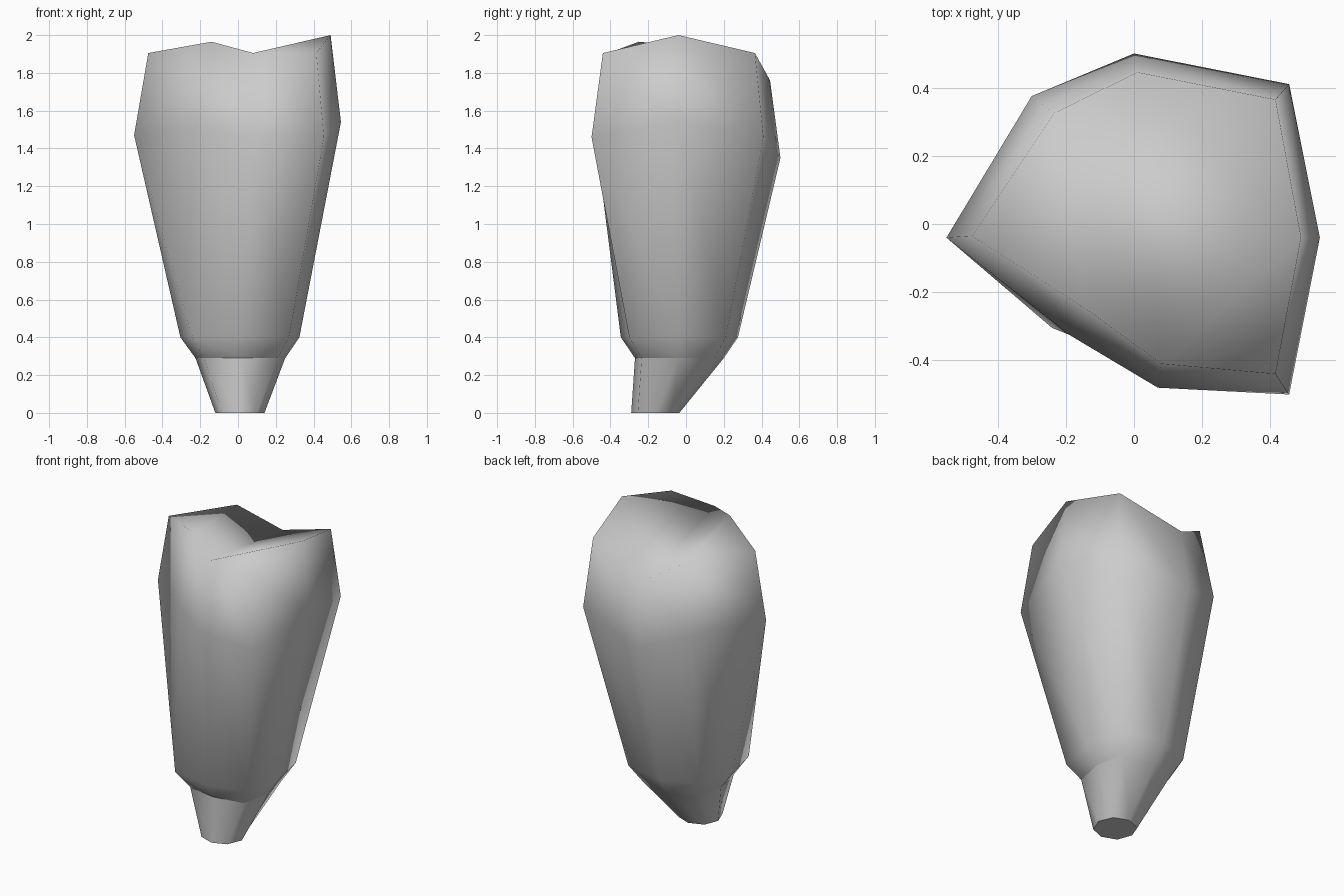
import bpy
import bmesh

cube = bpy.data.objects.get("Cube")
if cube:
    bpy.data.objects.remove(cube, do_unlink=True)

# Plain grey stone
stone = bpy.data.materials.new("plain_grey")
stone.use_nodes = True
grey = (0.6, 0.6, 0.6, 1)
stone.diffuse_color = grey
stone.node_tree.nodes["Principled BSDF"].inputs["Base Color"].default_value = grey


def flat(points, z):
    return [(x, y, z) for x, y in points]


# Eight-sided rings, clockwise from the back corner
foot = flat([(.01, -.035), (.1, -.07), (.14, -.16), (.1, -.255),
             (.01, -.29), (-.085, -.255), (-.12, -.16), (-.085, -.07)], 0)
neck = flat([(0, .2), (.21, .15), (.25, -.04), (.21, -.235),
             (.01, -.27), (-.18, -.235), (-.225, -.04), (-.165, .14)], .29)
shoulder = flat([(0, .275), (.27, .21), (.325, -.04), (.27, -.3),
                 (.01, -.345), (-.24, -.305), (-.305, -.04), (-.22, .19)], .4)
belly = [(0, .5, 1.35), (.455, .41, 1.46), (.545, -.04, 1.54), (.455, -.5, 1.46),
         (.07, -.48, 1.46), (-.19, -.325, 1.5), (-.55, -.04, 1.47), (-.3, .375, 1.46)]
rim = [(.01, .445, 1.76), (.415, .365, 1.905), (.49, -.04, 2), (.415, -.44, 1.905),
       (.08, -.41, 1.905), (-.14, -.25, 1.965), (-.475, -.035, 1.905), (-.235, .325, 1.905)]


def loft(name, rings, bottom=False, top=()):
    """Bridge rings upwards, optionally closing the ends."""
    bm = bmesh.new()
    loops = [[bm.verts.new(p) for p in ring] for ring in rings]
    for low, high in zip(loops, loops[1:]):
        for i in range(len(low)):
            j = (i + 1) % len(low)
            bm.faces.new((low[i], high[i], high[j], low[j]))
    if bottom:
        bm.faces.new(loops[0])
    for tri in top:
        bm.faces.new([loops[-1][i] for i in tri])
    bmesh.ops.recalc_face_normals(bm, faces=bm.faces)
    for face in bm.faces:
        face.smooth = True
    if bottom:
        for a, b in zip(loops[0], loops[0][1:] + loops[0][:1]):
            bm.edges.get((a, b)).smooth = False
    mesh = bpy.data.meshes.new(name)
    bm.to_mesh(mesh)
    bm.free()
    mesh.materials.append(stone)
    obj = bpy.data.objects.new(name, mesh)
    bpy.context.collection.objects.link(obj)
    return obj


# Tapered stem below, swelling body with an uneven folded top above
loft("stem", [foot, neck], bottom=True)
loft("body", [neck, shoulder, belly, rim],
     top=[(0, 1, 2), (2, 3, 4), (0, 2, 4), (0, 4, 5), (0, 5, 7), (5, 6, 7)])
